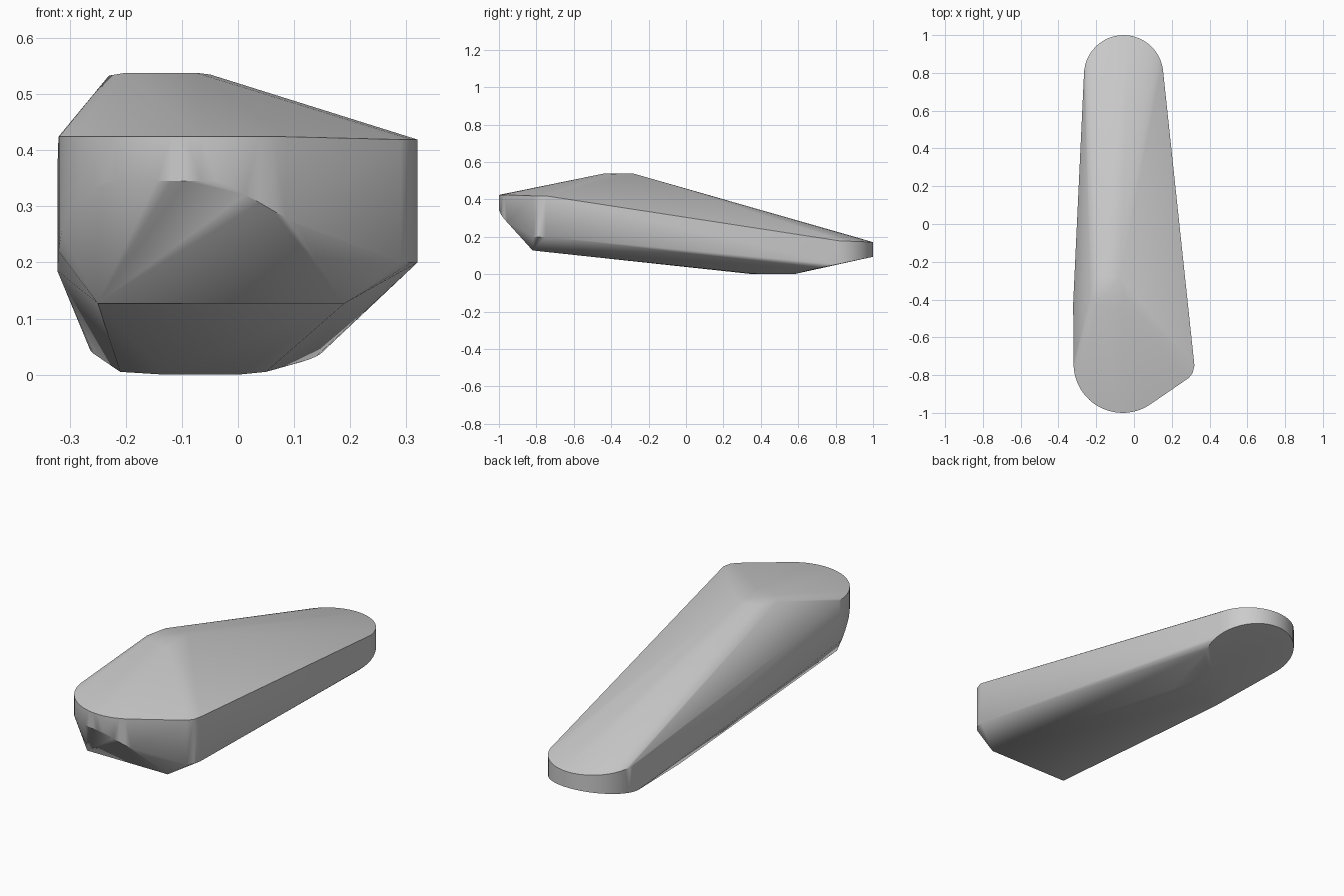
import bpy, bmesh, math
from math import cos, sin, radians

cube = bpy.data.objects.get("Cube")
if cube:
    bpy.data.objects.remove(cube, do_unlink=True)

stone = bpy.data.materials.new("stone grey")
stone.use_nodes = True
grey = (0.6, 0.6, 0.6, 1)
stone.diffuse_color = grey
stone.node_tree.nodes["Principled BSDF"].inputs["Base Color"].default_value = grey


def ramp(v, stops):
    """Piecewise linear lookup through (input, output) stops."""
    if v <= stops[0][0]:
        return stops[0][1]
    for (a, p), (b, q) in zip(stops, stops[1:]):
        if v <= b:
            return p + (q - p) * (v - a) / (b - a)
    return stops[-1][1]


def arc(cx, cy, r, start, end, n):
    steps = [radians(start + (end - start) * i / n) for i in range(n + 1)]
    return [(cx + r * cos(t), cy + r * sin(t)) for t in steps]


def tail_z(y):
    return 0.005 + 0.21 * (y - 0.58)


points = []

# Rounded tail: upright rim over a tilted flat underside
for x, y in arc(-0.055, 0.79, 0.21, 0, 180, 24):
    points += [(x, y, 0.18 - 0.04 * (y - 0.79)), (x, y, tail_z(y))]
for x, y in arc(-0.055, 0.79, 0.21, 180, 360, 24):
    points.append((x, y, tail_z(y)))

# Rounded nose: the lower rim drops away on both sides
nose_low = [(-0.32, 0.22), (-0.312, 0.27), (-0.29, 0.31), (-0.235, 0.345),
            (-0.03, 0.345), (0.05, 0.30), (0.15, 0.24), (0.28, 0.2)]
for x, y in arc(-0.06, -0.74, 0.26, 180, 310, 22):
    points += [(x, y, 0.424), (x, y, ramp(x, nose_low))]

# Side corner and opposite flank
for x, y in ((0.29, -0.815), (0.31, -0.79), (0.32, -0.75)):
    points += [(x, y, 0.419), (x, y, 0.2)]
points += [(-0.322, -0.42, 0.362), (-0.322, -0.42, 0.185)]

# Raised crest
points += [(-0.23, -0.38, 0.533), (-0.2, -0.43, 0.538), (-0.075, -0.44, 0.538),
           (-0.05, -0.4, 0.535), (-0.075, -0.28, 0.538), (-0.2, -0.28, 0.538)]

# Bevelled underside: front edge and lowest flat
points += [(-0.25, -0.82, 0.127), (0.19, -0.82, 0.127),
           (-0.21, 0.35, 0.005), (0.05, 0.35, 0.005),
           (-0.13, 0.36, 0), (0, 0.36, 0), (-0.11, 0.58, 0.001), (0, 0.58, 0.001)]

# Wrap the profiles in one faceted body
bm = bmesh.new()
for p in points:
    bm.verts.new(p)
bmesh.ops.remove_doubles(bm, verts=bm.verts, dist=0.001)
hull = bmesh.ops.convex_hull(bm, input=bm.verts)
bmesh.ops.delete(bm, geom=[v for v in bm.verts if not v.link_faces], context='VERTS')
bmesh.ops.dissolve_limit(bm, angle_limit=radians(1), verts=bm.verts, edges=bm.edges)
bmesh.ops.recalc_face_normals(bm, faces=bm.faces)
mesh = bpy.data.meshes.new("stone_body")
bm.to_mesh(mesh)
bm.free()
mesh.materials.append(stone)
body = bpy.data.objects.new("stone_body", mesh)
bpy.context.collection.objects.link(body)

# Soft facets with crisp rims
bpy.ops.object.select_all(action='DESELECT')
body.select_set(True)
bpy.context.view_layer.objects.active = body
bpy.ops.object.shade_smooth_by_angle(angle=radians(30))
